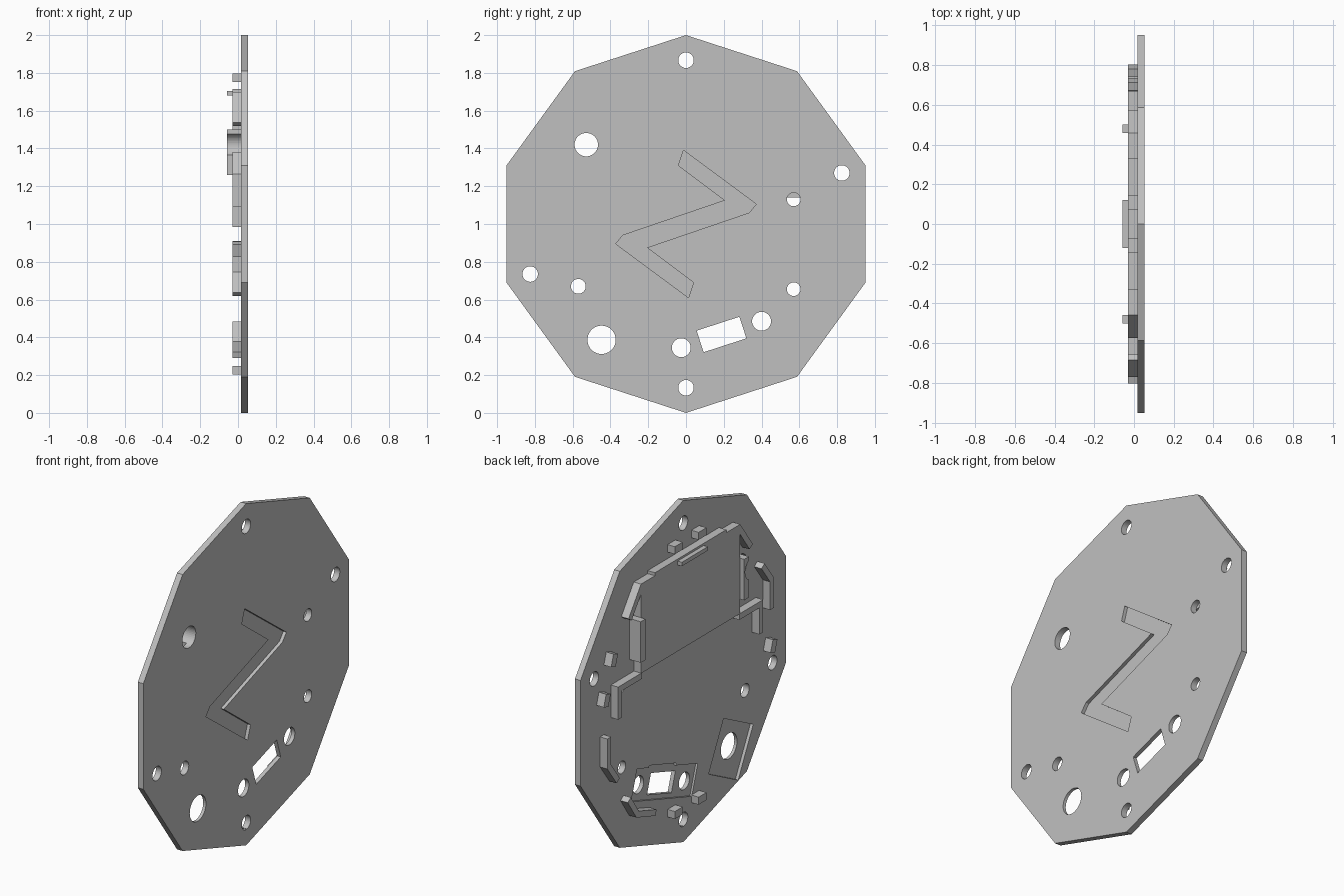
import bpy, bmesh, math
from mathutils import Vector

if "Cube" in bpy.data.objects:
    bpy.data.objects.remove(bpy.data.objects["Cube"])

FRONT, BACK = 0.053, 0.017      # plate faces along x
LOW, HIGH = -0.03, -0.057       # tops of the ribs and of the tall tabs

grey = bpy.data.materials.new("light grey")
grey.use_nodes = True
grey.diffuse_color = (0.53, 0.53, 0.53, 1)
grey.node_tree.nodes["Principled BSDF"].inputs["Base Color"].default_value = grey.diffuse_color


def prism(name, points, x0, x1):
    """Extrude a (y, z) outline along x."""
    bm = bmesh.new()
    face = bm.faces.new([bm.verts.new((x0, y, z)) for y, z in points])
    new = bmesh.ops.extrude_face_region(bm, geom=[face])["geom"]
    bmesh.ops.translate(bm, vec=(x1 - x0, 0, 0),
                        verts=[v for v in new if isinstance(v, bmesh.types.BMVert)])
    bmesh.ops.recalc_face_normals(bm, faces=bm.faces)
    mesh = bpy.data.meshes.new(name)
    bm.to_mesh(mesh)
    bm.free()
    mesh.materials.append(grey)
    ob = bpy.data.objects.new(name, mesh)
    bpy.context.collection.objects.link(ob)
    return ob


def ring(y, z, r, n=40):
    return [(y + r * math.sin(2 * math.pi * i / n), z + r * math.cos(2 * math.pi * i / n))
            for i in range(n)]


def rect(y, z, half_y, half_z, degrees=0):
    c, s = math.cos(math.radians(degrees)), math.sin(math.radians(degrees))
    return [(y + a * half_y * c - b * half_z * s, z + a * half_y * s + b * half_z * c)
            for a, b in ((-1, -1), (1, -1), (1, 1), (-1, 1))]


def span(y0, y1, z0, z1):
    return rect((y0 + y1) / 2, (z0 + z1) / 2, abs(y1 - y0) / 2, (z1 - z0) / 2)


def strip(path, width):
    """Mitred outline of a constant-width rib along a path."""
    pts = [Vector(p) for p in path]
    left, right = [], []
    for i, p in enumerate(pts):
        dirs = [(pts[j + 1] - pts[j]).normalized() for j in (i - 1, i) if 0 <= j < len(pts) - 1]
        tangent = sum(dirs, Vector((0, 0))).normalized()
        normal = Vector((-tangent.y, tangent.x))
        off = normal * width / 2 / tangent.dot(dirs[0])
        left.append(tuple(p + off))
        right.append(tuple(p - off))
    return left + right[::-1]


def flip(points, y=-1, z=1):
    return [(y * a, 1 + z * (b - 1)) for a, b in points]


def cut(ob, outline, x0, x1):
    """Cut a prism out of an object and discard the cutter."""
    cutter = prism("cutter", outline, x0, x1)
    cutter.hide_render = True
    mod = ob.modifiers.new("cut", "BOOLEAN")
    mod.operation, mod.solver, mod.object = "DIFFERENCE", "EXACT", cutter
    mesh = bpy.data.meshes.new_from_object(
        ob.evaluated_get(bpy.context.evaluated_depsgraph_get()))
    ob.modifiers.clear()
    ob.data = mesh
    bpy.data.objects.remove(cutter)


# Ten-sided face plate
plate = prism("face_plate", ring(0, 1, 1, 10), BACK, FRONT)

# Round through holes: mounting, screw, control and sensor holes
side_hole = (-0.528, 1.42, 0.062)
holes = [(0, 1.867, 0.041), (0, 0.133, 0.041), (0.825, 1.27, 0.041), (-0.825, 0.735, 0.041),
         (0.57, 1.13, 0.036), (0.57, 0.655, 0.036), (-0.57, 0.67, 0.039),
         (0.4, 0.485, 0.05), (-0.025, 0.345, 0.05), (-0.447, 0.387, 0.075), side_hole]
for y, z, r in holes:
    cut(plate, ring(y, z, r), -0.1, 0.1)

# Tilted slot with its shallow recess, and the square recess behind the large hole
cut(plate, rect(0.188, 0.415, 0.119, 0.06, 18), -0.1, 0.1)
cut(plate, rect(0.175, 0.415, 0.295, 0.09, 18), -0.1, BACK + 0.012)
cut(plate, rect(0.2, 0.5, 0.13, 0.03, 18), -0.1, BACK + 0.012)
cut(plate, rect(-0.44, 0.375, 0.153, 0.153, 27), -0.1, BACK + 0.018)

# Zigzag groove on the outer face, the same after half a turn
half = [(-0.013, 1.39), (0.372, 1.105), (0.335, 1.06), (-0.207, 0.875), (0.04, 0.69)]
cut(plate, half + flip(half, -1, -1), FRONT - 0.02, 0.1)

# Raised screen bed, with its top rail
root = BACK + 0.002
prism("screen_bed", span(-0.457, 0.457, 1.175, 1.672), root, LOW)
prism("screen_top_rail", span(-0.33, 0.33, 1.66, 1.715), root, LOW)
prism("screen_top_tab", span(-0.12, 0.12, 1.68, 1.703), root, HIGH)

# Ribs, shoulders and side tabs around the screen, on both sides
for side, word in ((1, "left"), (-1, "right")):
    def part(name, outline, top):
        return prism(f"{word}_{name}", flip(outline, side), root, top)
    part("shoulder_rib", strip([(0.33, 1.68), (0.45, 1.68), (0.56, 1.528)], 0.035), LOW)
    part("elbow_rib", strip([(0.45, 1.158), (0.653, 1.158), (0.653, 0.985)], 0.035), LOW)
    tab = part("side_tab", span(0.457, 0.5, 1.26, 1.5), HIGH)
    if side < 0:
        cut(tab, ring(*side_hole), -0.1, 0.1)

# Bent guide ribs, placed half a turn apart
guide = strip([(0.753, 0.91), (0.753, 0.74), (0.67, 0.628)], 0.035)
prism("left_guide_rib", guide, root, LOW)
prism("right_guide_rib", flip(guide, -1, -1), root, LOW)

# Bent rib beside the slot
prism("slot_rib", strip([(0.567, 0.475), (0.49, 0.362), (0.32, 0.307)], 0.035), root, LOW)

# Small locating blocks in pairs inside the mounting holes
for turn, sides in ((0, (-1, 1)), (72, (-1, 1)), (180, (-1, 1)), (252, (1,))):
    a = math.radians(turn)
    for s in sides:
        y, z = s * 0.11, 0.775
        spot = (y * math.cos(a) + z * math.sin(a), 1 + z * math.cos(a) - y * math.sin(a))
        prism("locating_block", rect(*spot, 0.036, 0.022, -turn), root, LOW)
